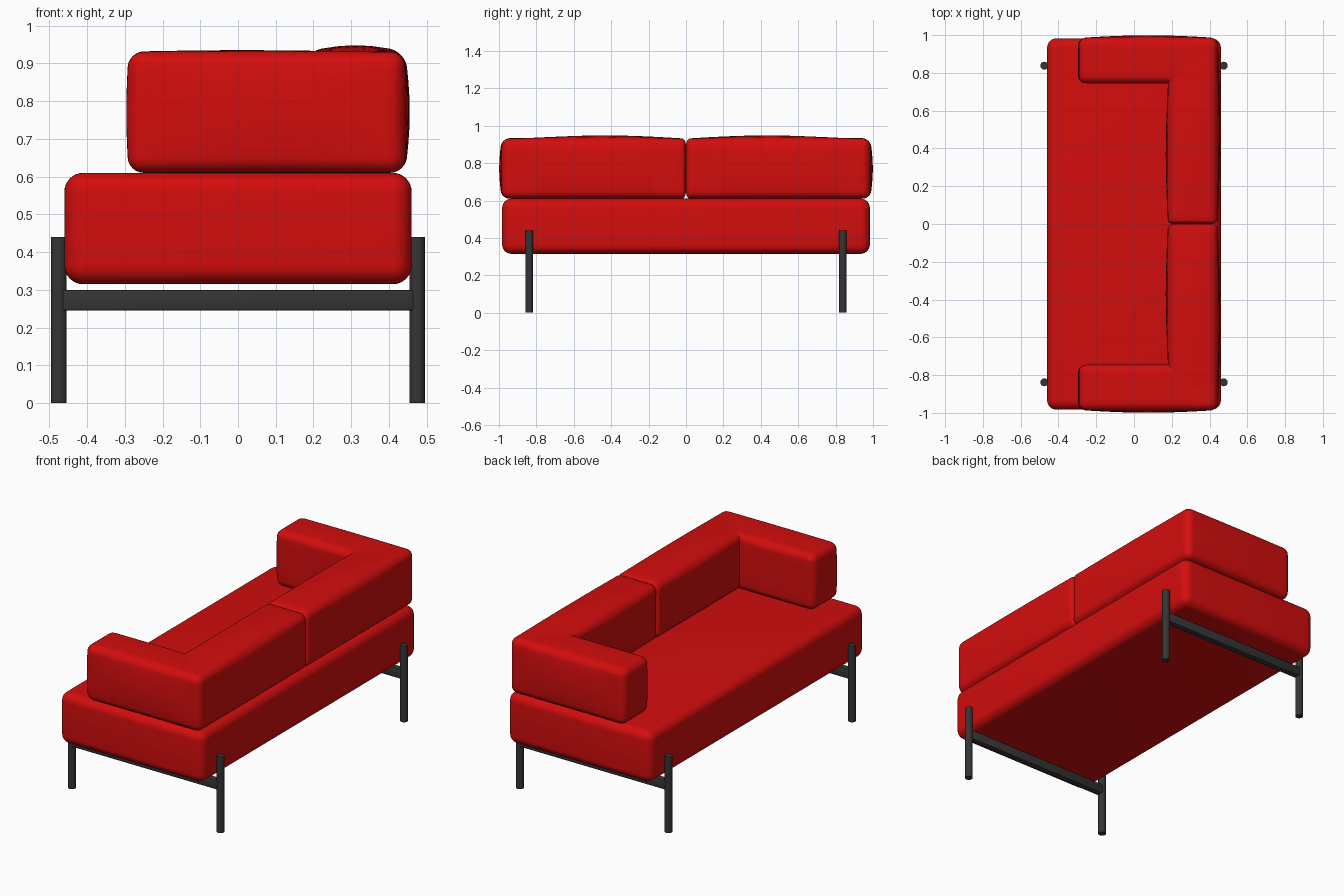
import bpy, bmesh, math
from mathutils import Vector

cube = bpy.data.objects.get("Cube")
if cube:
    bpy.data.objects.remove(cube, do_unlink=True)


def material(name, rgb):
    m = bpy.data.materials.new(name)
    m.use_nodes = True
    color = (*rgb, 1)
    m.diffuse_color = color
    m.node_tree.nodes["Principled BSDF"].inputs["Base Color"].default_value = color
    return m


red = material("red fabric", (0.65, 0.004, 0.004))
metal = material("dark metal", (0.035, 0.035, 0.035))


def finish(name, bm, mat, angle=35):
    bmesh.ops.recalc_face_normals(bm, faces=bm.faces)
    mesh = bpy.data.meshes.new(name)
    bm.to_mesh(mesh)
    bm.free()
    mesh.materials.append(mat)
    obj = bpy.data.objects.new(name, mesh)
    bpy.context.collection.objects.link(obj)
    bpy.ops.object.select_all(action="DESELECT")
    obj.select_set(True)
    bpy.context.view_layer.objects.active = obj
    bpy.ops.object.shade_smooth_by_angle(angle=math.radians(angle))
    return obj


def rounded_box(name, center, size, radius, segments, mat):
    bm = bmesh.new()
    bmesh.ops.create_cube(bm, size=1)
    for v in bm.verts:
        v.co = Vector(center) + Vector(a * b for a, b in zip(v.co, size))
    bmesh.ops.bevel(bm, geom=bm.edges[:], offset=radius, segments=segments,
                    profile=0.5, affect="EDGES")
    return finish(name, bm, mat)


def hump(t):
    return math.sin(math.pi * min(max(t, 0), 1))


# Corner cushion limits: arm end, back front, back rear / arm inside, arm outside / height
ARM_END, BACK_IN, BACK_OUT = -0.29, 0.18, 0.443
ARM_IN, ARM_OUT = 0.745, 0.985
LOW, HIGH = 0.61, 0.931


def puff(co):
    """Bulge the back and arm halves on either side of the mitre."""
    u = (co.x - BACK_IN) / (BACK_OUT - BACK_IN)
    w = (co.y - ARM_IN) / (ARM_OUT - ARM_IN)
    h = hump((co.z - LOW) / (HIGH - LOW))
    top = max(0, (co.z - HIGH + 0.05) / 0.05)
    if u >= w:
        mitre = ARM_IN + min(max(u, 0), 1) * (ARM_OUT - ARM_IN)
        along = hump(co.y / mitre)
        return Vector(((u - 0.5) * 0.024 * along * h, 0, 0.017 * top * along * hump(u)))
    mitre = BACK_IN + min(max(w, 0), 1) * (BACK_OUT - BACK_IN)
    along = hump((co.x - ARM_END) / (mitre - ARM_END))
    end = max(0, 1 - (co.x - ARM_END) / 0.05)
    return Vector((-0.006 * end * h, 0.014 * max(0, w) * along * h,
                   0.004 * top * along * hump(w)))


def corner_cushion(name, side):
    bm = bmesh.new()
    outline = [(BACK_IN, -0.02), (BACK_OUT, -0.02), (BACK_OUT, ARM_OUT),
               (ARM_END, ARM_OUT), (ARM_END, ARM_IN), (BACK_IN, ARM_IN)]
    base = bm.faces.new([bm.verts.new((x, y, LOW)) for x, y in outline])
    up = bmesh.ops.extrude_face_region(bm, geom=[base], use_keep_orig=True)["geom"]
    for v in up:
        if isinstance(v, bmesh.types.BMVert):
            v.co.z = HIGH
    bmesh.ops.recalc_face_normals(bm, faces=bm.faces)
    # Round everything except the inside corner
    edges = [e for e in bm.edges
             if not all(abs(v.co.x - BACK_IN) + abs(v.co.y - ARM_IN) < 0.001
                        for v in e.verts)]
    bmesh.ops.bevel(bm, geom=edges, offset=0.04, segments=6, profile=0.5,
                    affect="EDGES")
    # Mitre seam, then loops that carry the padding
    cuts = [(Vector((BACK_IN, ARM_IN, 0)),
             Vector((ARM_OUT - ARM_IN, BACK_IN - BACK_OUT, 0)))]
    for i in range(1, 16):
        t = i / 16
        cuts.append((Vector((0, ARM_OUT * t, 0)), Vector((0, 1, 0))))
        cuts.append((Vector((ARM_END + (BACK_OUT - ARM_END) * t, 0, 0)), Vector((1, 0, 0))))
    for i in range(1, 8):
        cuts.append((Vector((0, 0, LOW + (HIGH - LOW) * i / 8)), Vector((0, 0, 1))))
    for i in range(1, 6):
        cuts.append((Vector((BACK_IN + (BACK_OUT - BACK_IN) * i / 6, 0, 0)), Vector((1, 0, 0))))
        cuts.append((Vector((0, ARM_IN + (ARM_OUT - ARM_IN) * i / 6, 0)), Vector((0, 1, 0))))
    for point, normal in cuts:
        bmesh.ops.bisect_plane(bm, geom=bm.verts[:] + bm.edges[:] + bm.faces[:],
                               plane_co=point, plane_no=normal, dist=0.0005)
    for v in bm.verts:
        v.co += puff(v.co)
        if v.co.y < 0.02:
            v.co.y = 0.02 + (v.co.y - 0.02) * 0.5
        v.co.y *= side
    finish(name, bm, red, 40)


def cylinder(name, center, radius, depth):
    bm = bmesh.new()
    bmesh.ops.create_cone(bm, cap_ends=True, segments=32, radius1=radius,
                          radius2=radius, depth=depth)
    bmesh.ops.translate(bm, verts=bm.verts, vec=center)
    finish(name, bm, metal)


# Upholstery
rounded_box("seat", (0, 0, 0.4625), (0.92, 1.966, 0.295), 0.05, 8, red)
corner_cushion("left_end_cushion", 1)
corner_cushion("right_end_cushion", -1)

# Legs and the bar joining each pair
for label, y in (("front", -0.838), ("rear", 0.838)):
    rounded_box(label + "_crossbar", (0, y, 0.2725), (0.93, 0.036, 0.055), 0.004, 2, metal)
    for side, x in (("left", 0.475), ("right", -0.475)):
        cylinder(f"{label}_{side}_leg", (x, y, 0.22), 0.021, 0.44)
